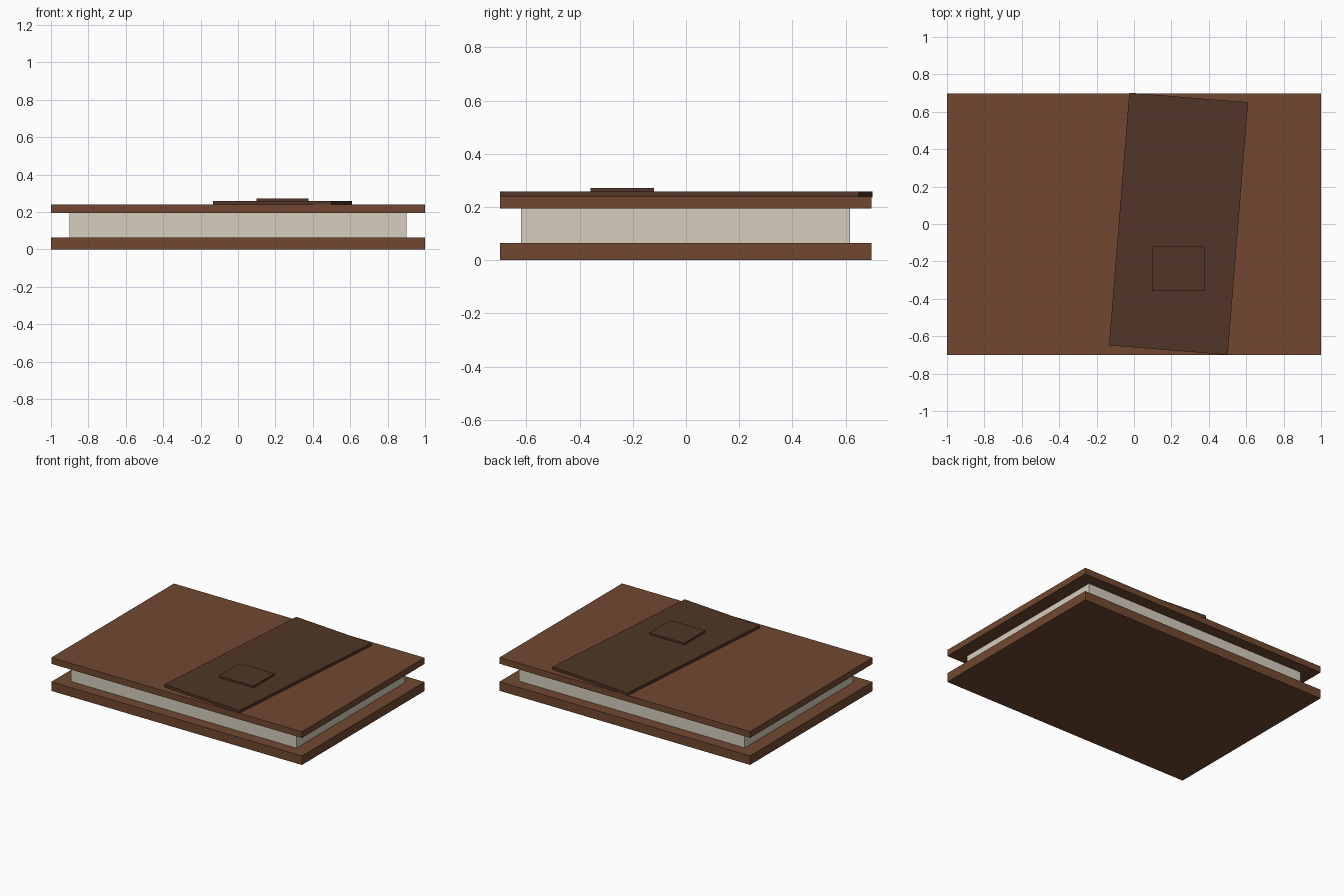
import bpy, math

if "Cube" in bpy.data.objects:
    bpy.data.objects.remove(bpy.data.objects["Cube"])


def material(name, rgb):
    m = bpy.data.materials.new(name)
    m.diffuse_color = (*rgb, 1)
    m.use_nodes = True
    m.node_tree.nodes["Principled BSDF"].inputs["Base Color"].default_value = m.diffuse_color
    return m


leather = material("leather", (0.165, 0.064, 0.030))
dark_leather = material("dark_leather", (0.083, 0.036, 0.020))
paper = material("paper", (0.66, 0.62, 0.51))


def slab(name, size_x, size_y, z0, z1, mat, centre=(0, 0), angle=0):
    """Flat box from z0 to z1, turned about z by angle degrees."""
    bpy.ops.mesh.primitive_cube_add(size=1, location=(*centre, (z0 + z1) / 2),
                                    rotation=(0, 0, math.radians(angle)))
    ob = bpy.context.object
    ob.name = name
    ob.scale = (size_x, size_y, z1 - z0)
    bpy.ops.object.transform_apply(location=False, rotation=False, scale=True)
    ob.data.materials.append(mat)
    return ob


# Covers and page block
slab("bottom_cover", 2, 1.398, 0, 0.065, leather, (0, -0.001))
slab("pages", 1.8, 1.236, 0.065, 0.195, paper, (0, -0.002))
slab("top_cover", 2, 1.398, 0.195, 0.24, leather, (0, -0.001))

# Slightly skewed strap with a raised clasp plate
slab("strap", 0.637, 1.355, 0.235, 0.259, dark_leather, (0.238, 0.001), -4.6)
slab("clasp_plate", 0.278, 0.238, 0.25, 0.272, dark_leather, (0.237, -0.24))
